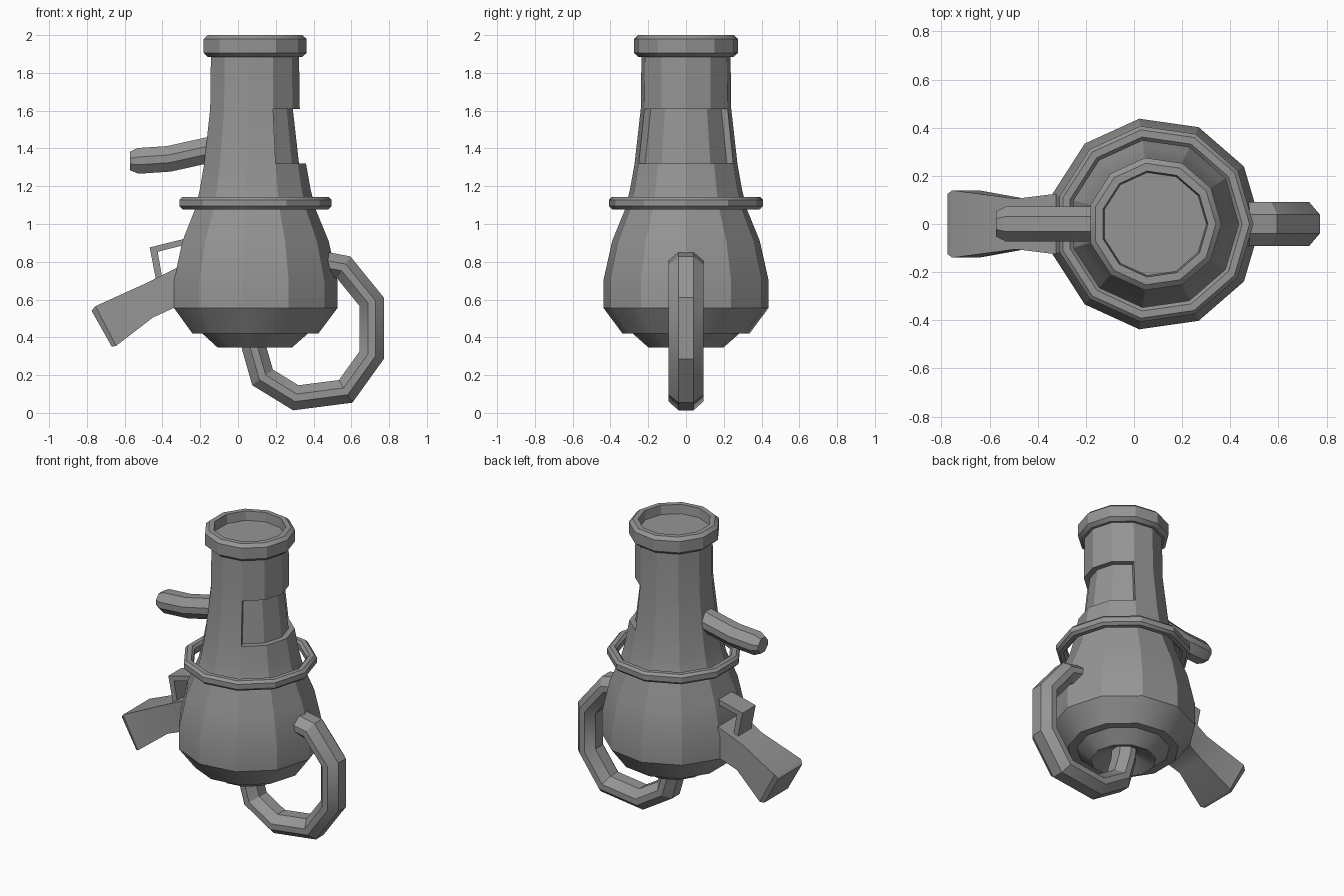
import bpy, bmesh, math
from mathutils import Vector

if "Cube" in bpy.data.objects:
    bpy.data.objects.remove(bpy.data.objects["Cube"])

SIDES = 11
AXIS_X = 0.085

grey = bpy.data.materials.new("plain_grey")
grey.use_nodes = True
COLOUR = (0.3, 0.3, 0.3, 1)
grey.diffuse_color = COLOUR
grey.node_tree.nodes["Principled BSDF"].inputs["Base Color"].default_value = COLOUR


def finish(name, bm):
    """Turn a bmesh into a named, shaded object."""
    bmesh.ops.recalc_face_normals(bm, faces=bm.faces[:])
    mesh = bpy.data.meshes.new(name)
    bm.to_mesh(mesh)
    bm.free()
    mesh.materials.append(grey)
    obj = bpy.data.objects.new(name, mesh)
    bpy.context.collection.objects.link(obj)
    bpy.ops.object.select_all(action='DESELECT')
    obj.select_set(True)
    bpy.context.view_layer.objects.active = obj
    bpy.ops.object.shade_smooth_by_angle(angle=math.radians(30))
    return obj


def loft(rings, closed=False):
    """Skin a row of equal-sized rings; cap the ends unless closed."""
    bm = bmesh.new()
    loops = [[bm.verts.new(p) for p in ring] for ring in rings]
    pairs = list(zip(loops, loops[1:]))
    if closed:
        pairs.append((loops[-1], loops[0]))
    for a, b in pairs:
        n = len(a)
        for i in range(n):
            j = (i + 1) % n
            bm.faces.new((a[i], a[j], b[j], b[i]))
    if not closed:
        bm.faces.new(loops[0])
        bm.faces.new(loops[-1])
    return bm


def lathe(profile, closed=False):
    """Turn (radius, height) points around the vertical axis."""
    turns = [2 * math.pi * i / SIDES for i in range(SIDES)]
    return loft([[(AXIS_X + r * math.cos(t), r * math.sin(t), z) for t in turns]
                 for r, z in profile], closed)


def tube(path, half, width, scales=None):
    """Sweep a chamfered section along an (x, z) path with mitred bends."""
    a, b = half * 0.3, width * 0.43
    section = [(half, b), (a, width), (-a, width), (-half, b),
               (-half, -b), (-a, -width), (a, -width), (half, -b)]
    pts = [Vector(p) for p in path]
    rings = []
    for i, p in enumerate(pts):
        before = (p - pts[i - 1]).normalized() if i else None
        after = (pts[i + 1] - p).normalized() if i + 1 < len(pts) else None
        d1, d2 = before or after, after or before
        d = (d1 + d2).normalized()
        side = Vector((-d.y, d.x)) / d.dot(d1)
        s = scales[i] if scales else 1
        rings.append([(p.x + side.x * u * s, v * s, p.y + side.y * u * s)
                      for u, v in section])
    return loft(rings)


# Flask body and neck, with a dimple under the base
bm = lathe([(0.06, 0.42), (0.13, 0.375), (0.2, 0.345), (0.285, 0.42),
            (0.34, 0.42), (0.442, 0.556), (0.442, 0.70), (0.395, 0.91),
            (0.325, 1.08), (0.3, 1.18), (0.275, 1.32), (0.242, 1.61),
            (0.238, 1.9)])
# Recessed window on the left side of the neck
window = []
for f in bm.faces:
    c = f.calc_center_median()
    if 1.32 < c.z < 1.61 and abs(math.atan2(c.y, c.x - AXIS_X)) < math.radians(65):
        window.append(f)
new = bmesh.ops.extrude_face_region(bm, geom=window)["geom"]
bmesh.ops.delete(bm, geom=window, context='FACES')
for v in new:
    if isinstance(v, bmesh.types.BMVert):
        v.co -= Vector((v.co.x - AXIS_X, v.co.y, 0)).normalized() * 0.037
finish("flask_body", bm)

# Rimmed cap with a sunken top
finish("neck_cap", lathe([(0.22, 1.885), (0.255, 1.885), (0.278, 1.905),
                          (0.278, 1.98), (0.255, 2.0), (0.222, 2.0),
                          (0.216, 1.94)]))

# Loose collar ring around the neck
finish("collar_ring", lathe([(0.395, 1.078), (0.411, 1.094), (0.411, 1.128),
                             (0.395, 1.144), (0.365, 1.144), (0.35, 1.128),
                             (0.35, 1.094), (0.365, 1.078)], closed=True))

# Looping hose from the belly to the base
finish("hose", tube([(0.40, 0.80), (0.56, 0.77), (0.708, 0.588), (0.708, 0.306),
                     (0.57, 0.114), (0.306, 0.08), (0.13, 0.188),
                     (0.085, 0.345), (0.075, 0.45)], 0.064, 0.092))

# Lever on the right side of the neck
finish("lever", tube([(-0.572, 1.333), (-0.53, 1.334), (-0.365, 1.345),
                      (-0.14, 1.395), (0, 1.43)], 0.068, 0.073,
                     [0.72, 1, 1, 1, 1]))

# Flared spout: top corner, bottom corner, half width for each station
stations = [((-0.775, 0.54), (-0.668, 0.35), 0.125),
            ((-0.755, 0.565), (-0.645, 0.355), 0.14),
            ((-0.49, 0.685), (-0.45, 0.505), 0.105),
            ((-0.33, 0.765), (-0.33, 0.56), 0.125),
            ((-0.2, 0.82), (-0.2, 0.56), 0.125)]
finish("spout", loft([[(t[0], -w, t[1]), (t[0], w, t[1]),
                       (b[0], w, b[1]), (b[0], -w, b[1])]
                      for t, b, w in stations]))

# Bent strap above the spout
strap = [((-0.2, 0.942), (-0.2, 0.91)), ((-0.468, 0.876), (-0.425, 0.853)),
         ((-0.425, 0.66), (-0.392, 0.66))]
finish("strap", loft([[(o[0], -0.07, o[1]), (o[0], 0.07, o[1]),
                       (i[0], 0.07, i[1]), (i[0], -0.07, i[1])]
                      for o, i in strap]))
